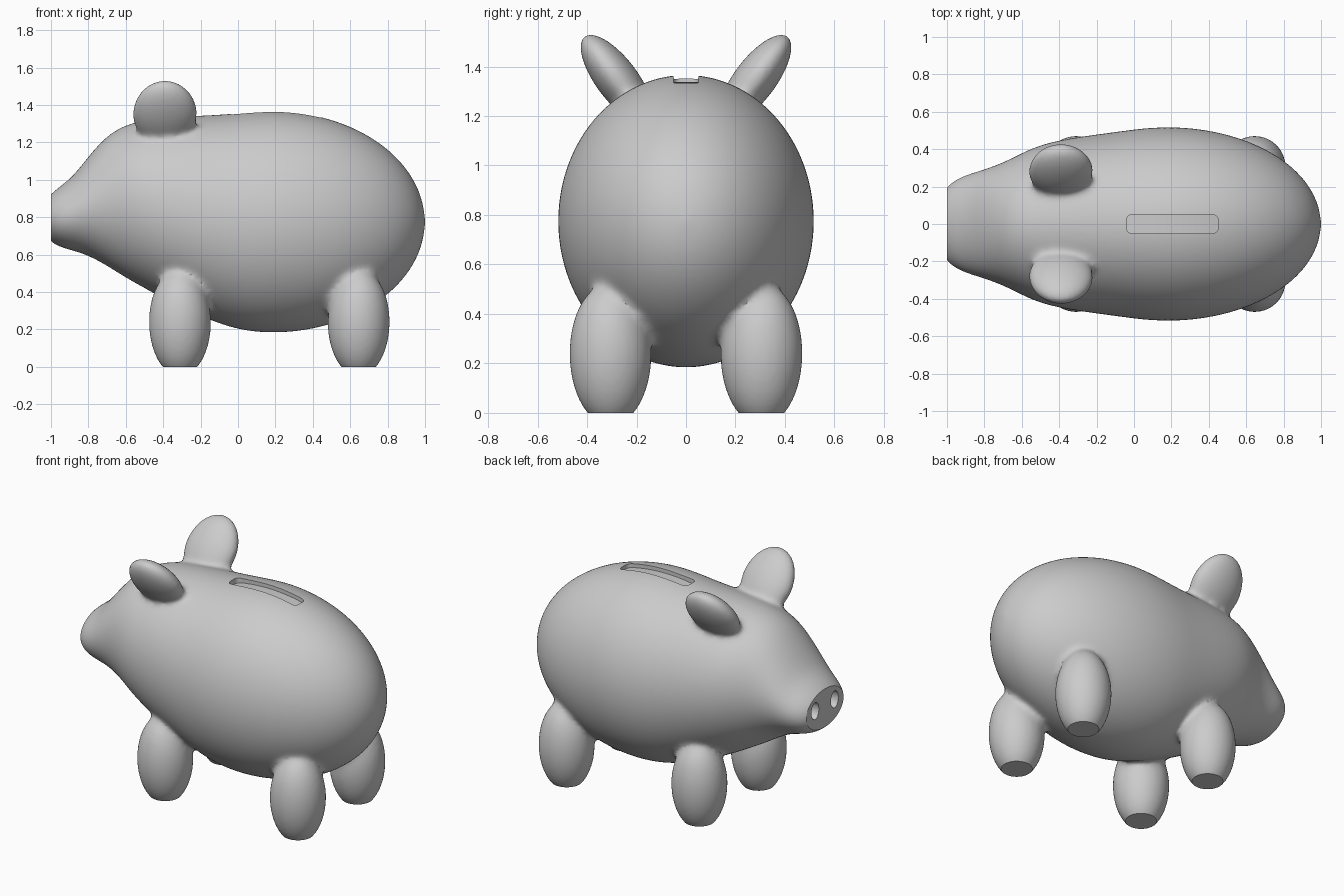
import bpy, bmesh, math
from mathutils import Matrix, Vector
from mathutils.bvhtree import BVHTree

if "Cube" in bpy.data.objects:
    bpy.data.objects.remove(bpy.data.objects["Cube"])

CX, CZ, RX, RY, RZ = 0.18, 0.775, 0.82, 0.52, 0.595   # rump ellipsoid


def make_object(name, bm):
    bmesh.ops.recalc_face_normals(bm, faces=bm.faces)
    mesh = bpy.data.meshes.new(name)
    bm.to_mesh(mesh)
    ob = bpy.data.objects.new(name, mesh)
    bpy.context.collection.objects.link(ob)
    return ob


def activate(ob):
    bpy.ops.object.select_all(action='DESELECT')
    ob.select_set(True)
    bpy.context.view_layer.objects.active = ob


def ellipsoid(bm, centre, radii, tilt=0.0):
    m = (Matrix.Translation(centre) @ Matrix.Rotation(tilt, 4, 'X')
         @ Matrix.Diagonal((*radii, 1)))
    bmesh.ops.create_uvsphere(bm, u_segments=48, v_segments=32, radius=1, matrix=m)


# Torso and head: loft of elliptical rings (x, bottom z, top z, half width)
stations = [(-1.05, .73, .87, .12), (-1.0, .665, .925, .20), (-.95, .64, .965, .24),
            (-.88, .62, 1.02, .268), (-.8, .595, 1.125, .292), (-.7, .54, 1.24, .328),
            (-.6, .475, 1.295, .38), (-.5, .42, 1.32, .425), (-.35, .335, 1.338, .46),
            (-.1, .225, 1.348, .493), (.05, .188, 1.362, .514), (.18, .18, 1.37, .52)]
for i in range(1, 13):
    a = math.radians(i * 7.4)
    c = math.cos(a)
    stations.append((CX + RX * math.sin(a), CZ - RZ * c, CZ + RZ * c, RY * c))
stations.append((CX + RX, CZ - .005, CZ + .005, .005))

SEG = 40
bm = bmesh.new()
rings = []
for x, zb, zt, hy in stations:
    ring = []
    for k in range(SEG):
        t = 2 * math.pi * k / SEG
        ring.append(bm.verts.new((x, hy * math.cos(t),
                                  (zb + zt) / 2 + (zt - zb) / 2 * math.sin(t))))
    rings.append(ring)
for r, s in zip(rings, rings[1:]):
    for k in range(SEG):
        n = (k + 1) % SEG
        bm.faces.new((r[k], r[n], s[n], s[k]))
bm.faces.new(rings[0])
bm.faces.new(rings[-1])
pig = make_object("pig_body", bm)
activate(pig)
sub = pig.modifiers.new("sub", 'SUBSURF')
sub.levels = 2
bpy.ops.object.modifier_apply(modifier="sub")
body_tree = BVHTree.FromPolygons([v.co for v in pig.data.vertices],
                                 [p.vertices for p in pig.data.polygons])

# Legs and ears
bm = bmesh.new()
for side in (-1, 1):
    for x in (-.31, .645):
        ellipsoid(bm, (x, side * .305, .24), (.165, .165, .29))
    ellipsoid(bm, (-.39, side * .277, 1.345), (.17, .085, .22), -side * math.radians(37))
limb_tree = BVHTree.FromBMesh(bm)
limbs = make_object("limbs", bm)

# Fuse everything into one skin
limbs.select_set(True)
bpy.ops.object.join()
pig.data.remesh_voxel_size = 0.014
bpy.ops.object.voxel_remesh()

# Soft fillets where limbs meet the body
group = pig.vertex_groups.new(name="fillet")
for v in pig.data.vertices:
    d = body_tree.find_nearest(v.co)[3] + limb_tree.find_nearest(v.co)[3]
    group.add([v.index], max(.06, min(1, 1.3 * (1 - d / .13))), 'REPLACE')
sm = pig.modifiers.new("smooth", 'SMOOTH')
sm.factor, sm.iterations, sm.vertex_group = .5, 26, "fillet"
bpy.ops.object.modifier_apply(modifier="smooth")

# Flat feet and flat snout
bm = bmesh.new()
bm.from_mesh(pig.data)
for co, no in (((0, 0, 0), (0, 0, -1)), ((-1, 0, 0), (-1, 0, 0))):
    res = bmesh.ops.bisect_plane(bm, geom=bm.verts[:] + bm.edges[:] + bm.faces[:],
                                 plane_co=co, plane_no=no, clear_outer=True, dist=1e-5)
    cut = [e for e in res['geom_cut'] if isinstance(e, bmesh.types.BMEdge)]
    bmesh.ops.holes_fill(bm, edges=cut, sides=0)
bmesh.ops.recalc_face_normals(bm, faces=bm.faces)
bm.to_mesh(pig.data)
bm.free()

# Coin slot cutter whose floor follows the curve of the back
bm = bmesh.new()
N = 16
outline = []
for i in range(N + 1):
    x = -.04 + .49 * i / N
    top = CZ + RZ * math.sqrt(1 - ((x - CX) / RX) ** 2)
    outline.append((x, top - .032))
outline += [(.45, 1.5), (-.04, 1.5)]
face = bm.faces.new([bm.verts.new((x, -.05, z)) for x, z in outline])
ext = bmesh.ops.extrude_face_region(bm, geom=[face])
bmesh.ops.translate(bm, vec=(0, .1, 0),
                    verts=[g for g in ext['geom'] if isinstance(g, bmesh.types.BMVert)])
upright = [e for e in bm.edges
           if (e.verts[0].co - e.verts[1].co).normalized().cross(Vector((0, 0, 1))).length < .01]
bmesh.ops.bevel(bm, geom=upright, offset=.028, segments=5, profile=.5, affect='EDGES')
slot = make_object("slot_cutter", bm)

# Nostril cutters
bm = bmesh.new()
for side in (-1, 1):
    ellipsoid(bm, (-1, side * .1, .815), (.06, .038, .055))
nostrils = make_object("nostril_cutter", bm)

activate(pig)
for cutter in (slot, nostrils):
    b = pig.modifiers.new("cut", 'BOOLEAN')
    b.operation, b.solver, b.object = 'DIFFERENCE', 'EXACT', cutter
    bpy.ops.object.modifier_apply(modifier=b.name)
    bpy.data.objects.remove(cutter, do_unlink=True)

bpy.ops.object.shade_smooth_by_angle(angle=math.radians(40))
pig.name = "piggy_bank"
